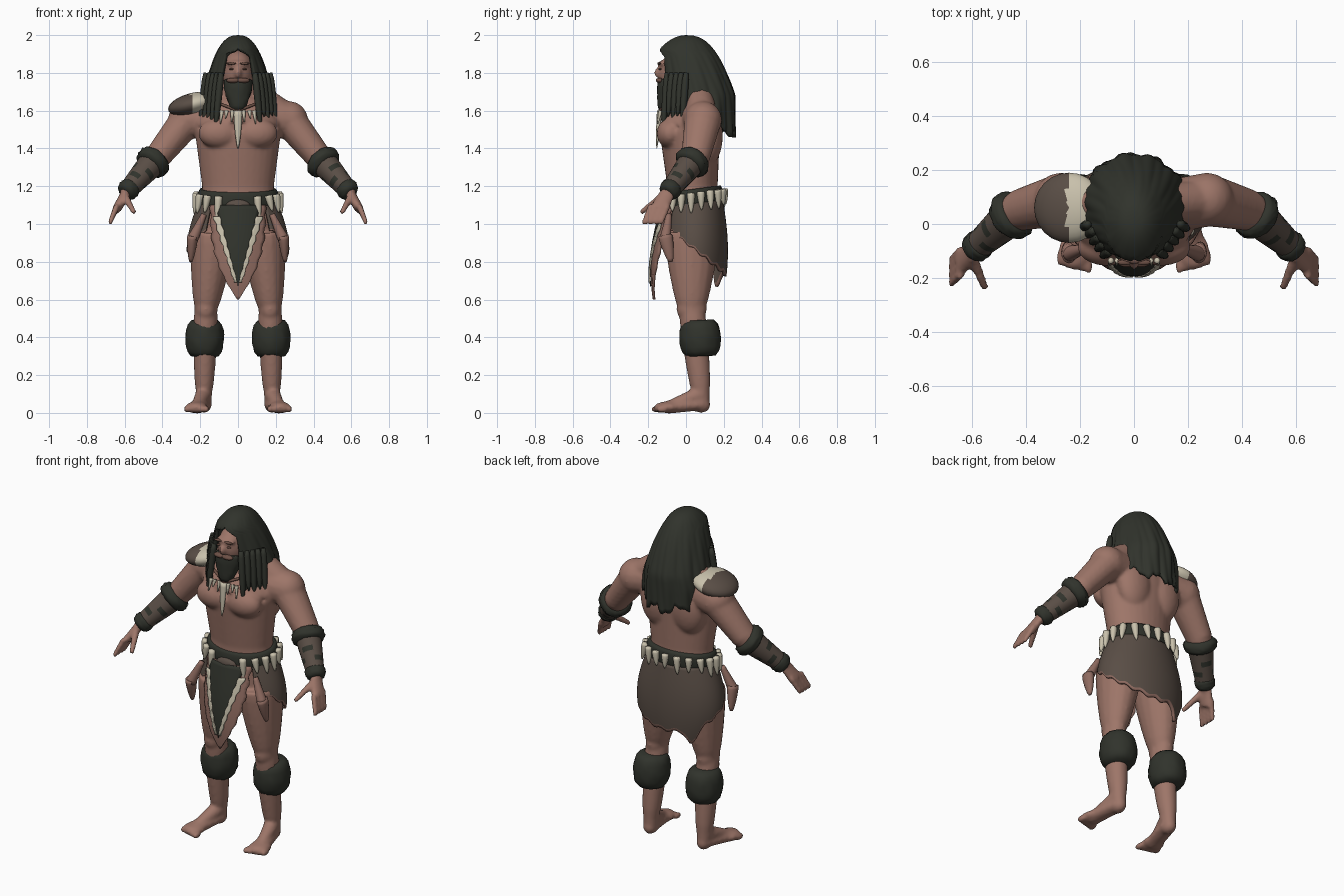
import bpy, bmesh, math, random
from mathutils import Vector, Matrix

random.seed(4)
if bpy.data.objects.get("Cube"):
    bpy.data.objects.remove(bpy.data.objects["Cube"], do_unlink=True)


def material(name, *rgb):
    mat = bpy.data.materials.new(name)
    mat.use_nodes = True
    mat.diffuse_color = (*rgb, 1)
    mat.node_tree.nodes["Principled BSDF"].inputs["Base Color"].default_value = (*rgb, 1)
    return mat


skin = material("skin", .34, .18, .14)
hair = material("dark_hair_and_fur", .03, .033, .025)
leather = material("brown_leather", .1, .075, .06)
bone = material("bone", .58, .53, .41)
lining = material("hide_lining", .28, .15, .12)
brow = material("dark_skin", .15, .08, .06)


def finish(name, bm, *mats):
    """Turn a bmesh into a smooth shaded object."""
    bmesh.ops.remove_doubles(bm, verts=bm.verts, dist=.0002)
    bmesh.ops.recalc_face_normals(bm, faces=bm.faces)
    for face in bm.faces:
        face.smooth = True
    mesh = bpy.data.meshes.new(name)
    bm.to_mesh(mesh)
    bm.free()
    obj = bpy.data.objects.new(name, mesh)
    bpy.context.collection.objects.link(obj)
    for mat in mats:
        mesh.materials.append(mat)
    return obj


def limb(bm, start, end, thick, thin, bulge=0, flat=1, flip=1, ref=(0, 1, 0), jitter=0, sides=16, rule=None):
    """Tapered tube between two points; bulge swells the middle, flat scales it along ref."""
    steps = 8
    start, end = [Vector((p[0] * flip, p[1], p[2])) for p in (start, end)]
    along = (end - start).normalized()
    side = along.cross(Vector(ref)).normalized()
    up = side.cross(along) * flat
    rings = []
    for i in range(steps + 1):
        t = i / steps
        radius = thick + (thin - thick) * t + bulge * math.sqrt(abs(math.sin(math.pi * t)))
        ring = []
        for k in range(sides):
            angle = math.tau * k / sides
            rough = radius * (1 + random.uniform(-jitter, jitter))
            offset = (side * math.cos(angle) + up * math.sin(angle)) * rough
            ring.append(bm.verts.new(start.lerp(end, t) + offset))
        rings.append(ring)
    for i, (ring, following) in enumerate(zip(rings, rings[1:])):
        for k in range(sides):
            n = (k + 1) % sides
            face = bm.faces.new((ring[k], ring[n], following[n], following[k]))
            face.material_index = rule(i, k) if rule else 0
    bm.faces.new(rings[0])
    bm.faces.new(rings[-1])


def blob(bm, center, radii, flip=1):
    center = (center[0] * flip, center[1], center[2])
    matrix = Matrix.Translation(center) @ Matrix.Diagonal((*radii, 1))
    bmesh.ops.create_uvsphere(bm, u_segments=24, v_segments=16, radius=1, matrix=matrix)


def sheet(name, shape, columns, rows, thickness, mats, rule=None):
    """Grid surface from shape(u, v), thickened."""
    bm = bmesh.new()
    grid = [[bm.verts.new(shape(i / columns, j / rows)) for i in range(columns + 1)] for j in range(rows + 1)]
    for j in range(rows):
        for i in range(columns):
            face = bm.faces.new((grid[j][i], grid[j][i + 1], grid[j + 1][i + 1], grid[j + 1][i]))
            face.material_index = rule(i / columns, j / rows) if rule else 0
    obj = finish(name, bm, *mats)
    solid = obj.modifiers.new("thickness", "SOLIDIFY")
    solid.thickness, solid.offset = thickness, 0


# Joints of the left side; the right side is mirrored with flip
both_sides = (1, -1)
hips, waist, chest = Vector((0, .04, .95)), Vector((0, .035, 1.2)), Vector((0, .02, 1.5))
nape, skull = Vector((0, .06, 1.65)), Vector((0, -.02, 1.8))
shoulder, elbow, wrist = Vector((.27, .09, 1.55)), Vector((.43, .05, 1.35)), Vector((.6, -.1, 1.16))
hip, knee, ankle = Vector((.13, .03, .95)), Vector((.17, .03, .55)), Vector((.18, .08, .1))
heel, ball = Vector((.18, .08, .045)), Vector((.22, -.1, .03))

# Body: overlapping muscle forms fused into one skin
body = bmesh.new()
limb(body, hips, waist, .2, .19, flat=.7, sides=32)
limb(body, waist, chest, .19, .23, flat=.7, sides=32)
limb(body, chest, nape, .23, .14, bulge=.02, flat=.7, sides=32)
limb(body, nape, skull, .09, .07)
blob(body, skull, (.085, .125, .12))
blob(body, (0, -.14, 1.8), (.02, .03, .03))
blob(body, (0, -.12, 1.85), (.06, .03, .015))
for s in both_sides:
    # Chest, back and seat muscles
    blob(body, (.1, -.085, 1.48), (.11, .07, .08), s)
    blob(body, (.1, .12, 1.47), (.11, .075, .16), s)
    blob(body, (.09, .1, 1), (.11, .09, .12), s)
    # Shoulders and arms
    limb(body, nape + Vector((0, 0, .1)), shoulder, .07, .08, flip=s)
    limb(body, chest.lerp(nape, .5), shoulder, .1, .1, flip=s)
    blob(body, shoulder, (.1, .1, .1), s)
    limb(body, shoulder, elbow, .09, .07, flat=1.1, flip=s)
    blob(body, elbow, (.07, .07, .07), s)
    limb(body, elbow, wrist, .07, .034, flip=s)
    # Hands
    limb(body, wrist, (.64, -.14, 1.08), .022, .026, flat=1.9, flip=s)
    limb(body, (.6, -.12, 1.15), (.55, -.24, 1.06), .022, .014, flip=s)
    for k in range(4):
        spread = .03 * (k - 1.5)
        limb(body, (.64, -.14 + spread, 1.1), (.68, -.18 + spread, 1), .017, .013, flip=s)
    # Legs
    limb(body, hip, knee, .12, .06, bulge=.01, flat=1.2, flip=s)
    blob(body, knee, (.06, .08, .08), s)
    limb(body, knee, ankle, .06, .042, bulge=.01, flat=1.1, flip=s)
    limb(body, ankle, heel, .042, .04, flat=1.1, flip=s)
    # Feet and toes
    blob(body, heel, (.04, .05, .045), s)
    limb(body, heel, ball, .045, .05, flat=.7, flip=s, ref=(0, 0, 1))
    limb(body, ankle, ball, .045, .03, flip=s, ref=(0, 0, 1))
    blob(body, ball, (.06, .07, .03), s)
    for k in range(5):
        blob(body, (ball.x + .026 * (k - 2), ball.y - .055 + .007 * k, .02), (.016, .03, .02), s)
body_obj = finish("body", body, skin)
fuse = body_obj.modifiers.new("fuse", "REMESH")
fuse.mode, fuse.voxel_size, fuse.use_smooth_shade = "VOXEL", .01, True
soften = body_obj.modifiers.new("soften", "SMOOTH")
soften.factor, soften.iterations = .5, 6

# Face details and beard
face_parts = bmesh.new()
for s in both_sides:
    blob(face_parts, (.035, -.142, 1.85), (.026, .01, .007), s)
    blob(face_parts, (.035, -.137, 1.82), (.012, .008, .005), s)
    blob(face_parts, (.026, -.14, 1.76), (.036, .02, .014), s)
finish("brows_eyes_and_moustache", face_parts, brow)
beard = bmesh.new()
limb(beard, (0, -.085, 1.76), (0, -.12, 1.6), .075, .03, bulge=.012, flat=.8, jitter=.05, sides=24)
finish("beard", beard, hair)


# Long hair: a domed curtain, open at the face, longest at the back
def hair_shape(u, v):
    crown = 1.99
    opening = math.radians(33) * max(0, min(1, (v - .27) / .07))
    angle = opening + u * (math.tau - 2 * opening)
    frontness = math.cos(angle)
    hem = 1.55 + .02 * math.sin(9 * angle) + .01 * math.sin(23 * angle)
    hem -= .05 * abs(frontness) + .02 * max(0, -frontness)
    drop = (crown - hem) * v ** 1.5
    width = min(.19, .28 * drop ** .4)
    front, back = min(.13, .5 * math.sqrt(drop)), min(.25, .4 * drop ** .4)
    wave = 1 + v * (.03 * math.sin(11 * angle + 3 * v) + .02 * math.sin(25 * angle - 9 * v))
    return (width * math.sin(angle) * wave, (back - front - (back + front) * frontness * wave) / 2, crown - drop)


sheet("long_hair", hair_shape, 96, 28, .02, [hair])
locks = bmesh.new()
for s in both_sides:
    for k in range(5):
        x, y, tip = .09 + .02 * k, -.1 + .025 * k, random.uniform(1.5, 1.57)
        limb(locks, (x, y, 1.8), (x + .03, y - .02, tip), .012, .004, bulge=.01, flip=s)
finish("hair_locks", locks, hair)

# Fur cuffs on shins and forearms, with leather bracers between
fur, bracers = bmesh.new(), bmesh.new()
for s in both_sides:
    limb(fur, (.178, .08, .3), (.175, .07, .49), .072, .072, bulge=.03, flat=1.07, flip=s, jitter=.03, sides=32)
    limb(fur, elbow, elbow.lerp(wrist, .25), .07, .066, bulge=.025, flip=s, jitter=.05, sides=24)
    limb(fur, elbow.lerp(wrist, .78), wrist, .045, .038, bulge=.016, flip=s, jitter=.05, sides=24)
    limb(bracers, elbow.lerp(wrist, .1), elbow.lerp(wrist, .9), .074, .05, flip=s, sides=24,
         rule=lambda i, k: int(i in (3, 5) and (k + 2 * i) % 8 < 4))
finish("fur_cuffs", fur, hair)
finish("bracers", bracers, leather, hair)

# Shoulder pad on the right side: bone inside, leather outside, sloping outward
pad = bmesh.new()
blob(pad, (.24, .06, 1.635), (.13, .13, .06), -1)
for face in pad.faces:
    face.material_index = int(face.calc_center_median().x < -.25)
for vert in pad.verts:
    vert.co.z += .2 * (vert.co.x + .24)
finish("shoulder_pad", pad, bone, leather)


# Belt, higher at the back, with a buckle
def slope(y):
    return .13 * y


belt = bmesh.new()
limb(belt, (0, .04, 1.08), (0, .04, 1.18), .2, .2, bulge=.015, flat=.72, jitter=.01, sides=40)
for vert in belt.verts:
    vert.co.z += slope(vert.co.y)
finish("belt", belt, hair)
buckle = bmesh.new()
blob(buckle, (0, -.11, 1.095), (.065, .025, .035))
finish("buckle", buckle, leather)

# Teeth hanging from the belt and the necklace
teeth = bmesh.new()
count = 17
for k in range(count):
    angle = math.radians(28 + 19 * k)
    x, y = .22 * math.sin(angle), .04 - .16 * math.cos(angle)
    length = random.uniform(.08, .11) + (.05 if k in (0, count - 1) else 0)
    top = 1.16 + slope(y)
    lean = random.uniform(-.02, .02) * math.cos(angle)
    limb(teeth, (x, y, top), (x * 1.06 + lean, y * 1.05, top - length), .02, .003, bulge=.005, sides=8)
limb(teeth, (0, -.14, 1.6), (0, -.155, 1.4), .022, .003, bulge=.005, flat=.6, sides=8)
for s in both_sides:
    for x, length in ((.03, .06), (.06, .04), (.085, .07)):
        limb(teeth, (x, -.135, 1.6), (x * 1.1, -.15, 1.6 - length), .012, .003, flip=s, sides=8)
finish("teeth", teeth, bone)
cord = bmesh.new()
for s in both_sides:
    limb(cord, (0, -.14, 1.6), (.13, -.08, 1.65), .008, .008, flip=s, sides=8)
finish("necklace_cord", cord, brow)


# Hide skirt, open at the front, long at the back with one hanging corner
def skirt_shape(u, v):
    top = 1.12
    angle = math.radians(42 + 276 * u)
    backness = (1 - math.cos(angle)) / 2
    corner = math.exp(-((angle - 3.85) / .17) ** 2)
    hem = 1 - .27 * backness + .008 * math.sin(17 * angle) - .1 * corner
    drop = (top - hem) * v
    flare = math.sin(6 * drop)
    return ((.2 + .065 * flare) * math.sin(angle), .045 - (.145 + .025 * flare) * math.cos(angle), top - drop)


sheet("skirt", skirt_shape, 72, 24, .014, [leather, lining], lambda u, v: int(v > .95))
flaps = bmesh.new()
for s in both_sides:
    limb(flaps, (.18, -.09, 1.05), (.24, -.11, .92), .015, .03, flip=s)
    limb(flaps, (.24, -.11, .94), (.25, -.08, .8), .028, .008, bulge=.005, flat=1.3, flip=s)
finish("skirt_flaps", flaps, lining)


# Front loincloth: a curved hide border, dark panel and jagged bone trim
def on_cloth(x, z, lift):
    return (x, 2.2 * x * x - .12 - .06 * math.sin(4.4 * (1.1 - z)) - lift, z)


def border_shape(u, v):
    width = .14 * math.cos(math.pi / 2 * v ** 1.5) * (1 + .04 * math.sin(40 * v)) + .003
    return on_cloth((2 * u - 1) * width, 1.1 - .5 * v, 0)


def panel_shape(u, v):
    return on_cloth((2 * u - 1) * .12 * (1 - v), 1.1 - .43 * v, .011)


def trim_shape(flip):
    def shape(u, v):
        ragged = (.03 + .008 * math.sin(38 * v)) * (1.1 - .6 * v)
        return on_cloth(flip * (.11 - .1 * v + (u - .4) * ragged), 1.04 - .35 * v, .015)
    return shape


sheet("loincloth", border_shape, 16, 24, .014, [lining])
sheet("loincloth_panel", panel_shape, 12, 20, .006, [hair])
for s, label in zip(both_sides, ("left", "right")):
    sheet(label + "_bone_trim", trim_shape(s), 4, 24, .009, [bone])
